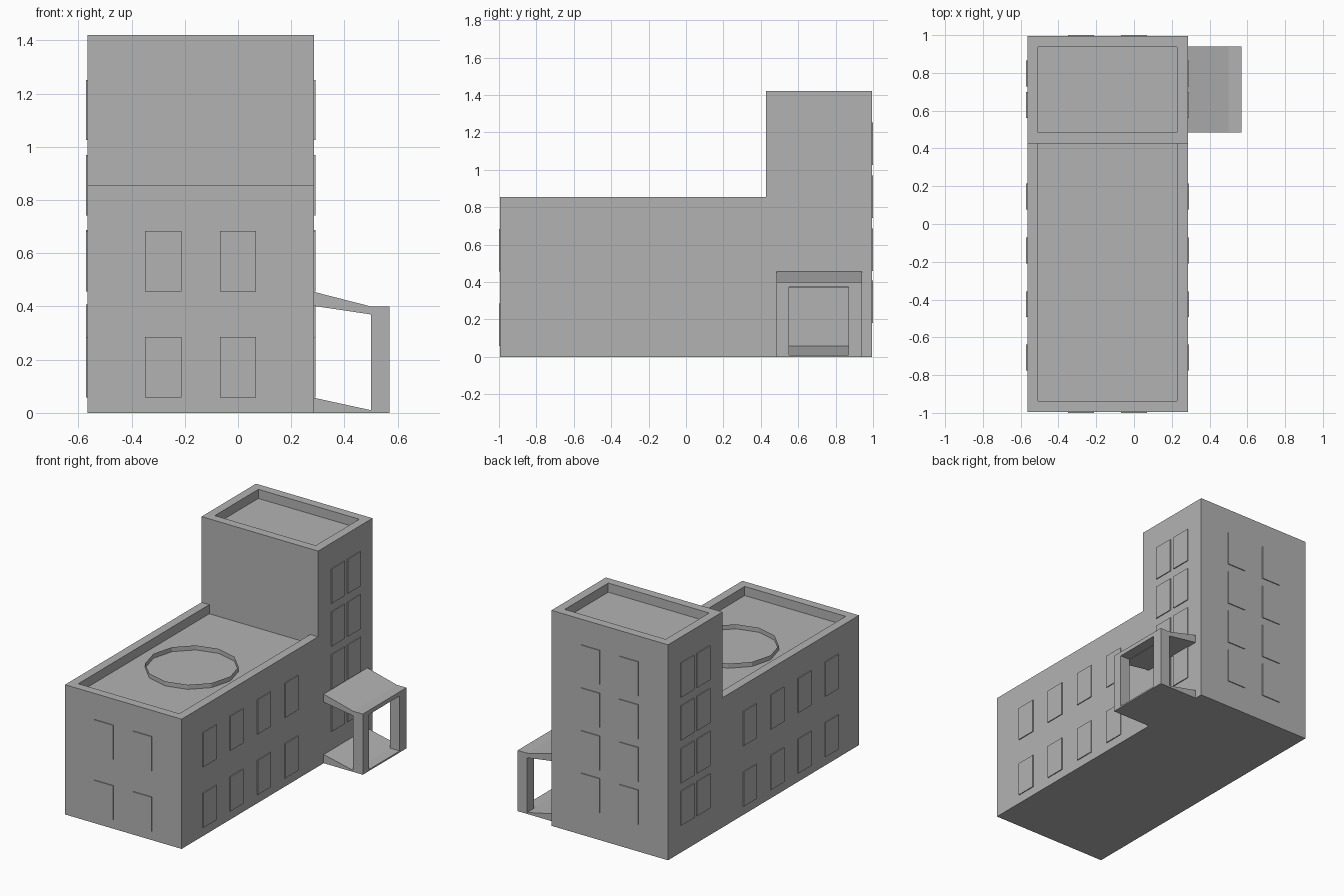
import bpy, bmesh, math

if "Cube" in bpy.data.objects:
    bpy.data.objects.remove(bpy.data.objects["Cube"])

# One flat grey for the whole model
grey = bpy.data.materials.new("concrete grey")
grey.diffuse_color = (0.45, 0.45, 0.45, 1)
grey.use_nodes = True
grey.node_tree.nodes["Principled BSDF"].inputs["Base Color"].default_value = grey.diffuse_color


def finish(name, bm):
    mesh = bpy.data.meshes.new(name)
    bm.to_mesh(mesh)
    bm.free()
    mesh.materials.append(grey)
    obj = bpy.data.objects.new(name, mesh)
    bpy.context.collection.objects.link(obj)
    return obj


def loft(name, rings, caps=True, cyclic=False, skip=()):
    """Bridge successive rings of points, leaving out the sides in skip."""
    bm = bmesh.new()
    vs = [[bm.verts.new(p) for p in r] for r in rings]
    n = len(rings[0])
    pairs = list(zip(vs, vs[1:])) + ([(vs[-1], vs[0])] if cyclic else [])
    for a, b in pairs:
        for i in range(n):
            if i not in skip:
                j = (i + 1) % n
                bm.faces.new((a[i], a[j], b[j], b[i]))
    if caps:
        bm.faces.new(vs[0][::-1])
        bm.faces.new(vs[-1])
    if not skip and (caps or cyclic):
        bmesh.ops.recalc_face_normals(bm, faces=bm.faces)
    return finish(name, bm)


def rect(x0, x1, y0, y1, z):
    return [(x0, y0, z), (x1, y0, z), (x1, y1, z), (x0, y1, z)]


X0, X1, Y0, YM, Y1 = -0.565, 0.285, -0.994, 0.427, 0.994
LOW, HIGH, RIM, SINK = 0.855, 1.42, 0.057, 0.06


def block(name, y0, y1, h, open_back):
    """Building block with a sunken roof inside a parapet."""
    outer = (X0, X1, y0, y1)
    inner = (X0 + RIM, X1 - RIM, y0 + RIM, y1 if open_back else y1 - RIM)
    loft(name, [rect(*outer, 0), rect(*outer, h),
                rect(*inner, h), rect(*inner, h - SINK)],
         skip=(2,) if open_back else ())


block("low_wing", Y0, YM, LOW, True)
block("tower", YM, Y1, HIGH, False)

# Twelve-sided ring on the low roof
def circle(z):
    return [(-0.14 + 0.28 * math.cos(k * math.pi / 6),
             -0.28 + 0.28 * math.sin(k * math.pi / 6), z) for k in range(12)]


loft("roof_ring", [circle(LOW - SINK), circle(LOW - SINK + 0.03)], caps=False)

# Windows: thin plates on each wall
T, W, H = 0.006, 0.137, 0.227


def windows(name, axis, wall, sign, groups):
    """groups: (column centres, row bottoms) pairs on one wall."""
    bm = bmesh.new()
    for cols, rows in groups:
        for c in cols:
            for z in rows:
                geo = bmesh.ops.create_cube(bm, size=1)["verts"]
                for v in geo:
                    depth = wall + sign * (v.co.x + 0.5) * T
                    along = c + sign * v.co.y * W
                    up = z + (v.co.z + 0.5) * H
                    v.co = (depth, along, up) if axis == "x" else (along, depth, up)
    bmesh.ops.recalc_face_normals(bm, faces=bm.faces)
    finish(name, bm)


low_rows = (0.058, 0.457)
tower_rows = (0.18, 0.46, 0.742, 1.025)
end_cols = (-0.281, 0.0)
side = [((-0.707, -0.425, -0.14, 0.145), low_rows), ((0.63, 0.797), tower_rows)]
windows("front_windows", "y", Y0, -1, [(end_cols, low_rows)])
windows("back_windows", "y", Y1, 1, [(end_cols, tower_rows)])
windows("left_windows", "x", X0, -1, side)
windows("right_windows", "x", X1, 1, side)

# Porch: sloped canopy, ramp and an upright door frame
PA, PB, PX, PE = 0.485, 0.94, 0.5, 0.57


def prism(name, profile):
    loft(name, [[(x, y, z) for x, z in profile] for y in (PA, PB)])


prism("porch_canopy", [(X1, 0.455), (PX, 0.4), (PX, 0.37), (X1, 0.402)])
prism("porch_ramp", [(X1, 0), (PX, 0), (PX, 0.01), (X1, 0.057)])


def yz(x, y0, y1, z0, z1):
    return [(x, y0, z0), (x, y1, z0), (x, y1, z1), (x, y0, z1)]


opening = (0.55, 0.87, 0.01, 0.372)
loft("porch_frame", [yz(PE, PA, PB, 0, 0.4), yz(PE, *opening),
                     yz(PX, *opening), yz(PX, PA, PB, 0, 0.4)],
     caps=False, cyclic=True)
